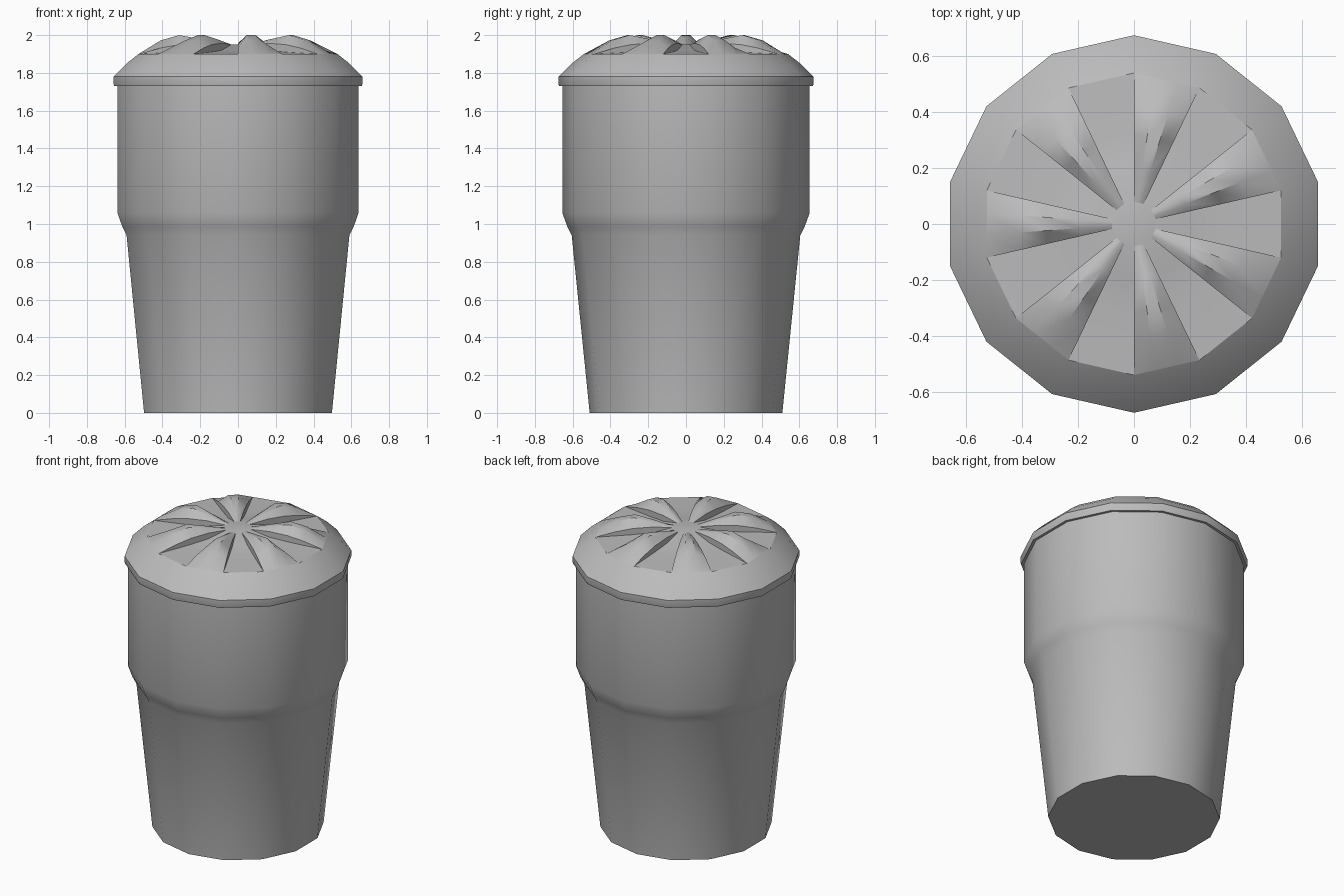
import bpy, bmesh, math

if "Cube" in bpy.data.objects:
    bpy.data.objects.remove(bpy.data.objects["Cube"])

SIDES = 14
STEP = 2 * math.pi / SIDES
START = math.pi / 2

grey = bpy.data.materials.new("plain grey")
grey.use_nodes = True
grey.diffuse_color = (0.5, 0.5, 0.5, 1)
grey.node_tree.nodes["Principled BSDF"].inputs["Base Color"].default_value = (0.5, 0.5, 0.5, 1)


def polar(r, a, z):
    return (r * math.cos(a), r * math.sin(a), z)


def ring(bm, r, z):
    return [bm.verts.new(polar(r, START + i * STEP, z)) for i in range(SIDES)]


def lathe(bm, profile):
    rings = [ring(bm, r, z) for r, z in profile]
    for a, b in zip(rings, rings[1:]):
        for i in range(SIDES):
            j = (i + 1) % SIDES
            bm.faces.new((a[i], a[j], b[j], b[i]))
    return rings


def finish(bm, name):
    bmesh.ops.remove_doubles(bm, verts=bm.verts, dist=0.0005)
    bmesh.ops.recalc_face_normals(bm, faces=bm.faces)
    mesh = bpy.data.meshes.new(name)
    bm.to_mesh(mesh)
    bm.free()
    mesh.materials.append(grey)
    obj = bpy.data.objects.new(name, mesh)
    bpy.context.collection.objects.link(obj)
    bpy.ops.object.select_all(action='DESELECT')
    bpy.context.view_layer.objects.active = obj
    obj.select_set(True)
    bpy.ops.object.shade_smooth_by_angle(angle=math.radians(35))


# Tapered cup with a wider upper half
bm = bmesh.new()
cup = lathe(bm, [(0.51, 0), (0.605, 0.94), (0.628, 0.985), (0.655, 1.06), (0.655, 1.75)])
bm.faces.new(cup[0])
bm.faces.new(cup[-1])
finish(bm, "cup")

# Lid: rim, sloping shoulder and a top of alternating petals and grooves
bm = bmesh.new()
lid = lathe(bm, [(0.65, 1.73), (0.672, 1.73), (0.675, 1.74), (0.675, 1.78),
                 (0.665, 1.79), (0.605, 1.85), (0.54, 1.9)])
bm.faces.new(lid[0])

RADII = (0.54, 0.42, 0.32, 0.2, 0.08)
FLOOR = (1.9, 1.905, 1.91, 1.92, 1.95)
EDGE = (1.9, 1.932, 1.95, 1.957, 1.95)
CREST = (1.9, 1.972, 2.0, 1.978, 1.95)


def patch(columns):
    for a, b in zip(columns, columns[1:]):
        for k in range(len(RADII) - 1):
            bm.faces.new((a[k], b[k], b[k + 1], a[k + 1]))


def column(angle, heights):
    # Outer points lie on the straight side of the rim polygon
    off = (angle - START) % STEP - STEP / 2
    flat = math.cos(STEP / 2) / math.cos(off)
    return [bm.verts.new(polar(r * flat, angle, z)) for r, z in zip(RADII, heights)]


for i in range(SIDES):
    left, right = START + i * STEP, START + (i + 1) * STEP
    if i % 2:
        mid = (left + right) / 2
        patch([column(left, FLOOR), column(left, EDGE), column(mid - 0.075, CREST),
               column(mid + 0.075, CREST), column(right, EDGE), column(right, FLOOR)])
    else:
        patch([column(left, FLOOR), column(right, FLOOR)])

# Flat hub in the middle of the lid
bm.faces.new(ring(bm, 0.08, 1.95))
bmesh.ops.dissolve_degenerate(bm, edges=bm.edges, dist=0.0005)
finish(bm, "lid")
